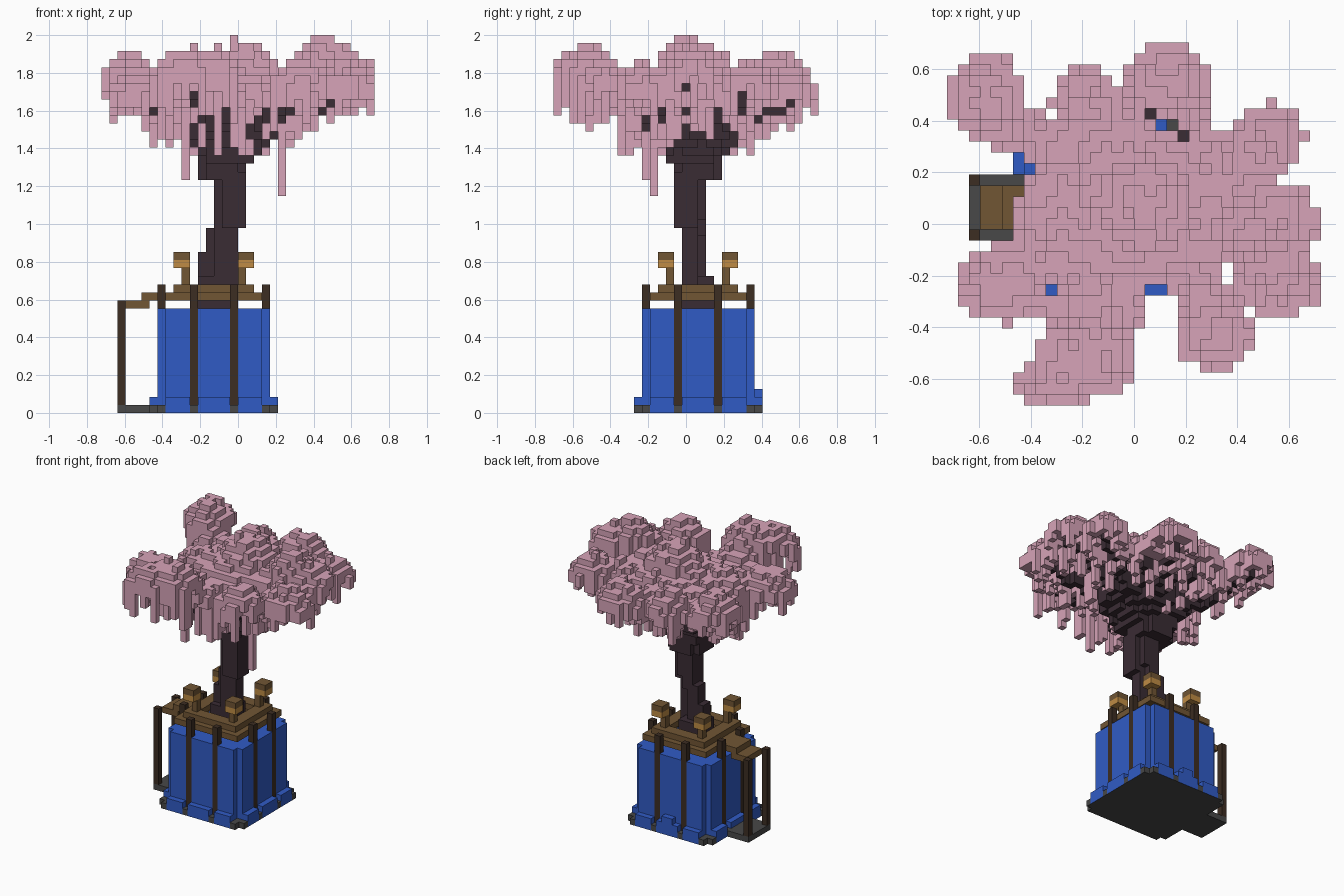
import bpy, bmesh, random
from mathutils import Vector

random.seed(7)
cube = bpy.data.objects.get("Cube")
if cube:
    bpy.data.objects.remove(cube, do_unlink=True)

V = 2 / 47            # size of one block
NX, NY = 34, 33       # blocks across x and y


def material(name, rgb):
    m = bpy.data.materials.new(name)
    m.use_nodes = True
    m.diffuse_color = (*rgb, 1)
    m.node_tree.nodes["Principled BSDF"].inputs["Base Color"].default_value = (*rgb, 1)
    return m


pink = material("blossom pink", (0.68, 0.37, 0.48))
bark = material("dark bark", (0.042, 0.025, 0.034))
blue = material("pot blue", (0.03, 0.105, 0.56))
plank = material("plank brown", (0.165, 0.092, 0.034))
dark_wood = material("dark wood", (0.045, 0.026, 0.016))
gold = material("lamp gold", (0.52, 0.26, 0.058))
gray = material("stone gray", (0.065, 0.065, 0.065))

SIDES = [Vector(s) for s in ((1, 0, 0), (0, 1, 0), (0, 0, 1))]


def build(name, cells, mat, under=None):
    """Turn a set of blocks into a mesh with only its outer faces."""
    bm = bmesh.new()
    verts = {}

    def vert(p):
        key = tuple(round(c) for c in p)
        if key not in verts:
            i, j, k = key
            verts[key] = bm.verts.new(((i - NX / 2) * V, (j - NY / 2) * V, k * V))
        return verts[key]

    for cell in sorted(cells):
        base = Vector(cell)
        for a in range(3):
            u, w = SIDES[(a + 1) % 3], SIDES[(a + 2) % 3]
            for sign in (1, -1):
                if tuple(int(c) for c in base + SIDES[a] * sign) in cells:
                    continue
                o = base + SIDES[a] * (sign > 0)
                ring = [o, o + u, o + u + w, o + w]
                face = bm.faces.new([vert(p) for p in ring[::sign]])
                # the resting surface takes the second colour
                if under and a == 2 and sign < 0 and cell[2] == 0:
                    face.material_index = 1
    mesh = bpy.data.meshes.new(name)
    bm.to_mesh(mesh)
    bm.free()
    mesh.materials.append(mat)
    if under:
        mesh.materials.append(under)
    bpy.context.collection.objects.link(bpy.data.objects.new(name, mesh))


def box(x, y, z):
    """Blocks in inclusive index ranges."""
    return {(i, j, k) for i in range(x[0], x[1] + 1)
            for j in range(y[0], y[1] + 1) for k in range(z[0], z[1] + 1)}


def frame(inset, z):
    """Square ring of blocks, inset from the pot wall."""
    a, b, c, d = 7 + inset, 20 - inset, 11 + inset, 24 - inset
    return box((a, b), (c, d), (z, z)) - box((a + 1, b - 1), (c + 1, d - 1), (z, z))


def four(cells):
    """Mirror blocks about both pot axes."""
    out = set()
    for i, j, k in cells:
        out |= {(i, j, k), (27 - i, j, k), (i, 35 - j, k), (27 - i, 35 - j, k)}
    return out


# Pot: walls with notched corners, post slots and a segmented plinth
corners = four(box((7, 7), (11, 11), (0, 12)))
posts = four(box((11, 11), (11, 11), (0, 15)) | box((7, 7), (15, 15), (0, 15)))
plinth = four(box((8, 10), (10, 10), (0, 1)) | box((12, 15), (10, 10), (0, 1))
              | box((6, 6), (12, 14), (0, 1)) | box((6, 6), (16, 19), (0, 1)))
plinth |= box((13, 14), (25, 25), (2, 2))
feet = four({(7, 10, 0), (11, 10, 0), (6, 11, 0), (6, 15, 0)})
handle_base = box((2, 6), (15, 20), (0, 0))
pot = (box((7, 20), (11, 24), (0, 12)) | plinth) - corners - posts - handle_base
build("pot", pot, blue, gray)
build("post_feet", {c for c in corners | posts if c[2] == 0} | feet | handle_base, gray)
build("posts", {c for c in posts if c[2] > 0}, dark_wood)

# Handle on the right side
build("handle_posts", box((2, 2), (15, 15), (1, 13)) | box((2, 2), (20, 20), (1, 13)), dark_wood)
build("handle_top", box((3, 5), (16, 19), (13, 13)) | box((5, 7), (16, 19), (14, 14)), plank)

# Plank frame above the rim
build("rim_frame", frame(1, 14) | frame(2, 14) | frame(2, 15) | frame(3, 15), plank)

# Corner lamps
build("lamp_posts", four(box((10, 10), (14, 14), (16, 17))), plank)
build("lamps", four(box((9, 10), (13, 14), (18, 18))), gold)
build("lamp_caps", four(box((9, 10), (13, 14), (19, 19))), plank)

# Blossom clumps: x, y, top, radius x, radius y
clumps = [
    (0, .06, 1.86, .38, .33), (.04, .08, 1.97, .19, .17), (.28, .02, 1.84, .2, .2),
    (-.27, .29, 1.8, .15, .13), (-.28, 0, 1.82, .2, .24), (-.57, .49, 1.92, .15, .18),
    (-.45, .36, 1.78, .13, .1), (-.18, .45, 1.83, .14, .17), (.13, .56, 1.84, .17, .14),
    (.24, .4, 1.78, .06, .1), (0, .38, 1.76, .08, .1), (.52, .33, 1.86, .14, .14),
    (.38, .23, 1.82, .2, .12), (.56, .02, 1.95, .16, .14), (.44, -.02, 2.0, .13, .12),
    (.55, -.21, 1.87, .18, .15), (.32, -.43, 1.88, .16, .14), (.26, -.26, 1.79, .11, .11),
    (-.18, -.52, 1.96, .2, .15), (-.29, -.61, 1.92, .17, .1), (-.16, -.34, 1.82, .2, .14),
    (-.5, -.23, 1.81, .19, .15),
]


def centre(i, j):
    return (i - NX / 2 + .5) * V, (j - NY / 2 + .5) * V


heights = {}
for cx, cy, top, rx, ry in clumps:
    for i in range(NX):
        for j in range(NY):
            x, y = centre(i, j)
            d = ((x - cx) / rx) ** 2 + ((y - cy) / ry) ** 2
            if d < 1 + random.uniform(-.1, .1):
                drop = d * (.08 + .2 * min(rx, ry)) / V + random.choice((0, 0, .6))
                k = round(top / V - drop) - 1
                heights[i, j] = max(k, heights.get((i, j), 0))
heights[16, 17] = 46

# Canopy shell with hanging strands, densest along the edge
canopy = set()
for (i, j), h in sorted(heights.items()):
    x, y = centre(i, j)
    around = [heights.get((i + a, j + b)) for a, b in ((1, 0), (-1, 0), (0, 1), (0, -1))]
    low = min([h] + [n for n in around if n]) - 1
    radius = ((x + .05) ** 2 + y ** 2) ** .5
    limit = (1.3 + .6 * max(0, radius - .3)) / V
    edge = None in around
    if random.random() < (.62 if edge else .3):
        reach = random.uniform(.15, .95) if edge else random.uniform(.2, .85)
        low = min(low, round(h - (h - limit) * reach))
    canopy |= box((i, i), (j, j), (low, h))
canopy |= box((22, 22), (12, 12), (27, 40)) | box((10, 10), (11, 11), (29, 40))

# Trunk: stacked, shifting blocks
trunk = (box((12, 15), (16, 19), (13, 16)) | box((12, 14), (17, 18), (15, 19))
         | box((13, 14), (17, 18), (15, 22)) | box((14, 16), (16, 17), (15, 23))
         | box((14, 15), (16, 18), (22, 25)) | box((15, 17), (15, 17), (23, 29))
         | box((14, 16), (16, 18), (24, 30)) | box((12, 17), (16, 19), (29, 31))
         | box((13, 16), (15, 20), (29, 31)) | box((13, 18), (14, 19), (31, 33)))

# Branches rising from the trunk into the clumps
for cx, cy, top, rx, ry in clumps:
    start = Vector((15, 17, 30))
    end = Vector((cx / V + 16.5, cy / V + 16, top / V - 5))
    for s in range(41):
        t = s / 40
        p = start.lerp(end, t)
        p.z = start.z + (end.z - start.z) * t ** .8
        i, j, k = (round(c) for c in p)
        thick = 1 if t < .45 else 0
        trunk |= box((i, i + thick), (j, j + thick), (k, k + 1))
trunk |= box((12, 13), (20, 20), (31, 37)) | box((19, 19), (14, 14), (32, 36))

build("trunk", trunk, bark)
build("canopy", canopy - trunk, pink)
